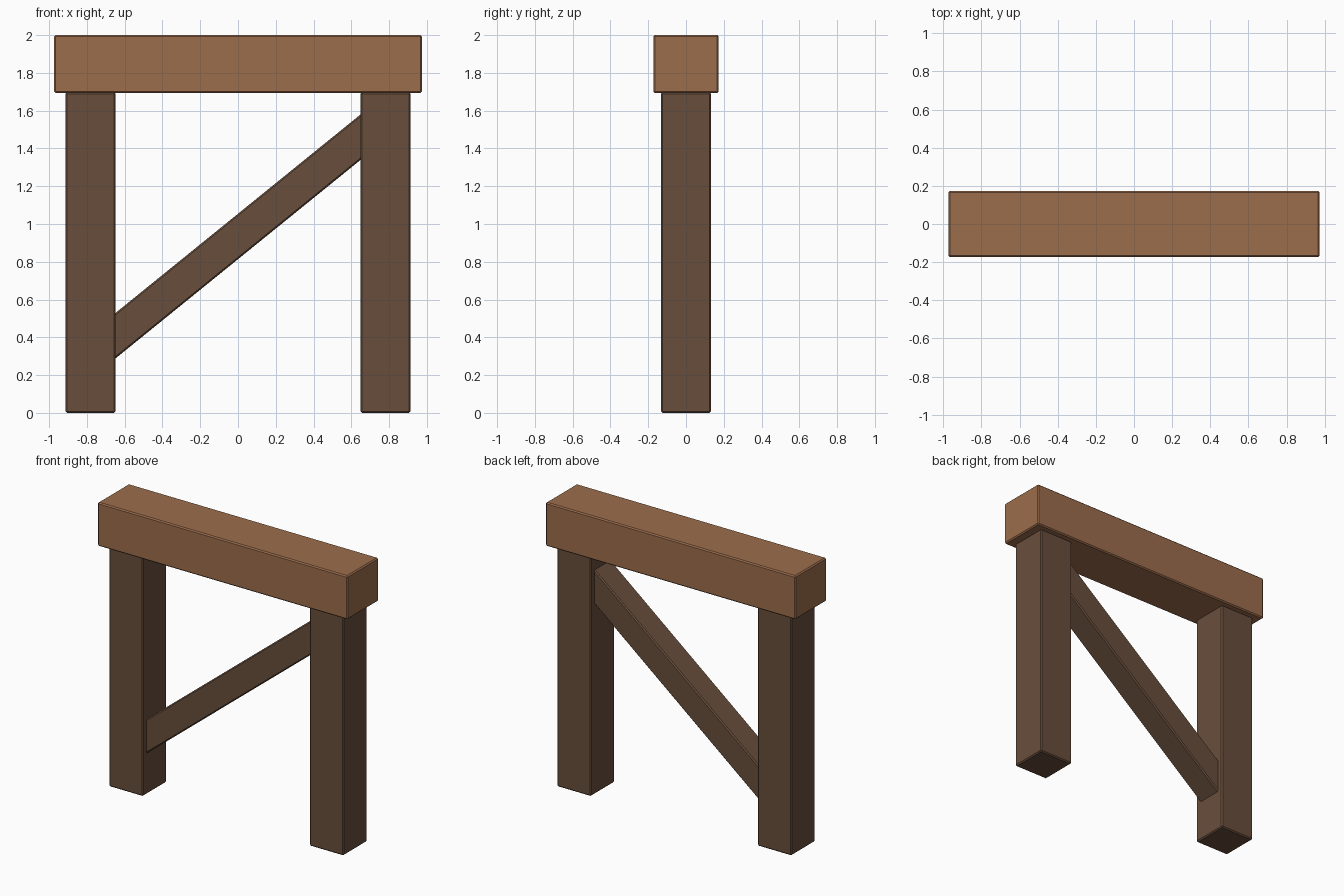
import bpy
import math

if "Cube" in bpy.data.objects:
    bpy.data.objects.remove(bpy.data.objects["Cube"])


def make_material(name, rgb):
    mat = bpy.data.materials.new(name)
    mat.diffuse_color = (*rgb, 1.0)
    mat.use_nodes = True
    mat.node_tree.nodes["Principled BSDF"].inputs["Base Color"].default_value = mat.diffuse_color
    return mat


def make_timber(name, size, centre, mat, tilt=0.0):
    """Rectangular timber with narrow chamfered edges, tilted about y."""
    bpy.ops.mesh.primitive_cube_add(size=1, location=centre)
    obj = bpy.context.object
    obj.name = name
    obj.scale = size
    bpy.ops.object.transform_apply(location=False, rotation=False, scale=True)
    obj.rotation_euler = (0, tilt, 0)
    chamfer = obj.modifiers.new("chamfer", 'BEVEL')
    chamfer.width = 0.008
    chamfer.segments = 1
    obj.data.materials.append(mat)
    return obj


light_wood = make_material("light_wood", (0.33, 0.153, 0.072))
dark_wood = make_material("dark_wood", (0.138, 0.076, 0.045))

# Top beam
make_timber("top_beam", (1.946, 0.346, 0.307), (0, 0, 1.8465), light_wood)

# Two posts, seated just inside the underside of the beam
post_x, post_width, post_height = 0.781, 0.265, 1.697
for side, x in (("left", -post_x), ("right", post_x)):
    make_timber(side + "_post", (post_width, post_width, post_height),
                (x, 0, post_height / 2), dark_wood)

# Diagonal brace, rising to the right with its ends let into the posts
slope = math.atan(0.81)
brace_length = 2 * 0.75 / math.cos(slope)
make_timber("diagonal_brace", (brace_length, 0.187, 0.187),
            (0, 0, 0.934), dark_wood, -slope)
